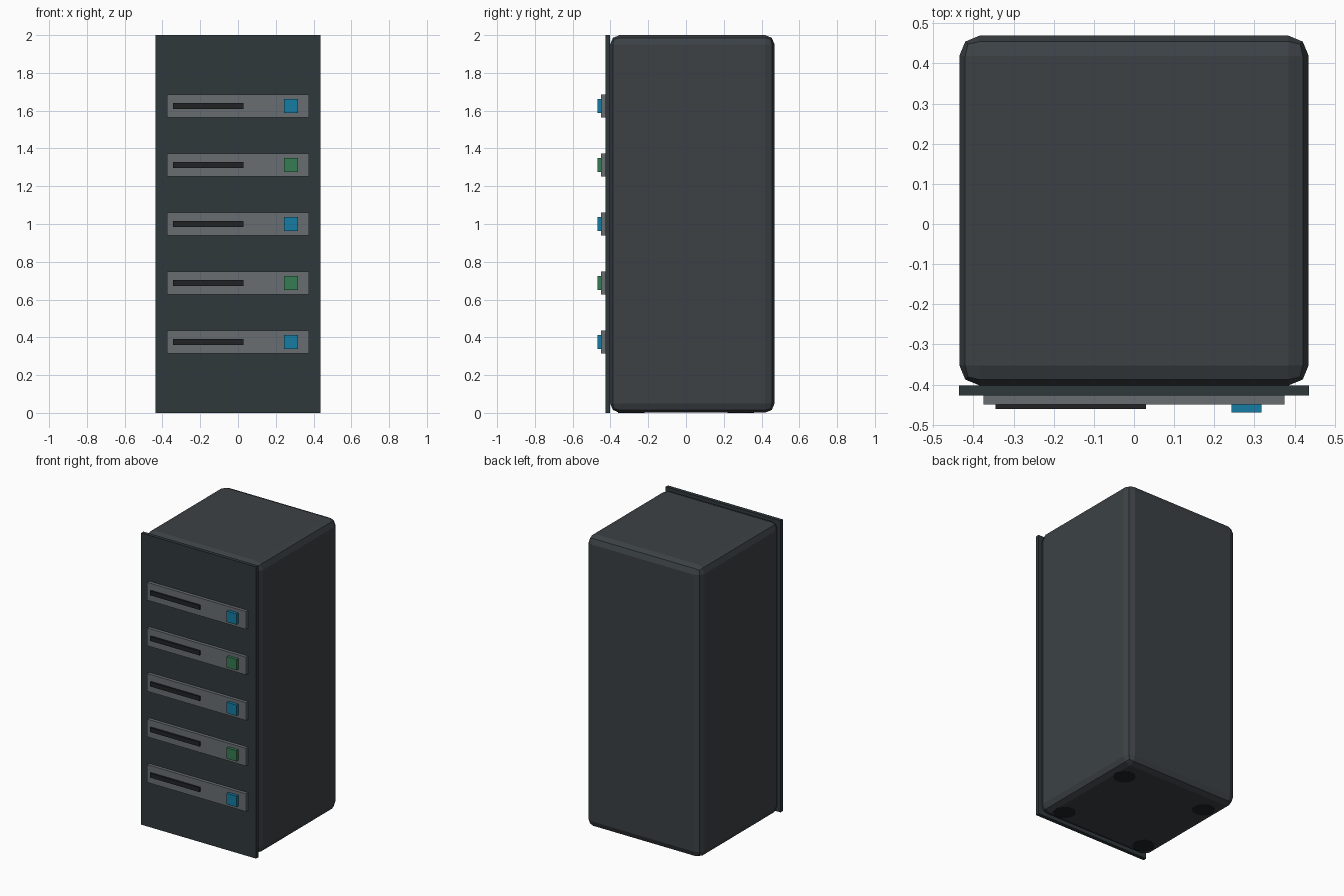
import bpy

if "Cube" in bpy.data.objects:
    bpy.data.objects.remove(bpy.data.objects["Cube"])


def material(name, rgb):
    m = bpy.data.materials.new(name)
    m.diffuse_color = (*rgb, 1)
    m.use_nodes = True
    m.node_tree.nodes["Principled BSDF"].inputs["Base Color"].default_value = m.diffuse_color
    return m


CASE = material("case_grey", (0.045, 0.053, 0.06))
PANEL = material("panel_grey", (0.03, 0.04, 0.044))
METAL = material("unit_grey", (0.14, 0.155, 0.165))
BLACK = material("black", (0.014, 0.016, 0.018))
BLUE = material("blue_light", (0.008, 0.2, 0.37))
GREEN = material("green_light", (0.035, 0.2, 0.085))


def box(name, x, y, z, mat, bevel=0):
    """Box from (min, max) ranges on each axis."""
    bpy.ops.mesh.primitive_cube_add(
        size=1, location=[(r[0] + r[1]) / 2 for r in (x, y, z)])
    ob = bpy.context.object
    ob.name = name
    ob.scale = [r[1] - r[0] for r in (x, y, z)]
    bpy.ops.object.transform_apply(location=False, rotation=False, scale=True)
    ob.data.materials.append(mat)
    if bevel:
        mod = ob.modifiers.new("rounded_edges", 'BEVEL')
        mod.width = bevel
        mod.segments = 2
    return ob


# Cabinet body and front panel
box("cabinet", (-0.435, 0.435), (-0.402, 0.469), (0.001, 2), CASE, 0.05)
box("front_panel", (-0.436, 0.436), (-0.427, -0.402), (0, 2), PANEL)

# Five rack units, each with a slot and an indicator light
for i in range(5):
    z = 0.375 + i * 0.3125
    box(f"rack_unit_{i + 1}", (-0.375, 0.375), (-0.449, -0.427),
        (z - 0.061, z + 0.061), METAL)
    box(f"slot_{i + 1}", (-0.345, 0.03), (-0.461, -0.449),
        (z - 0.015, z + 0.015), BLACK)
    box(f"indicator_{i + 1}", (0.243, 0.317), (-0.469, -0.449),
        (z - 0.037, z + 0.037), GREEN if i % 2 else BLUE)

# Four feet recessed in the base
for sx in (-1, 1):
    for sy in (-1, 1):
        bpy.ops.mesh.primitive_cylinder_add(
            vertices=16, radius=0.07, depth=0.06,
            location=(sx * 0.32, sy * 0.29, 0.03))
        foot = bpy.context.object
        foot.name = f"{'front' if sy < 0 else 'back'}_{'left' if sx < 0 else 'right'}_foot"
        foot.data.materials.append(BLACK)
